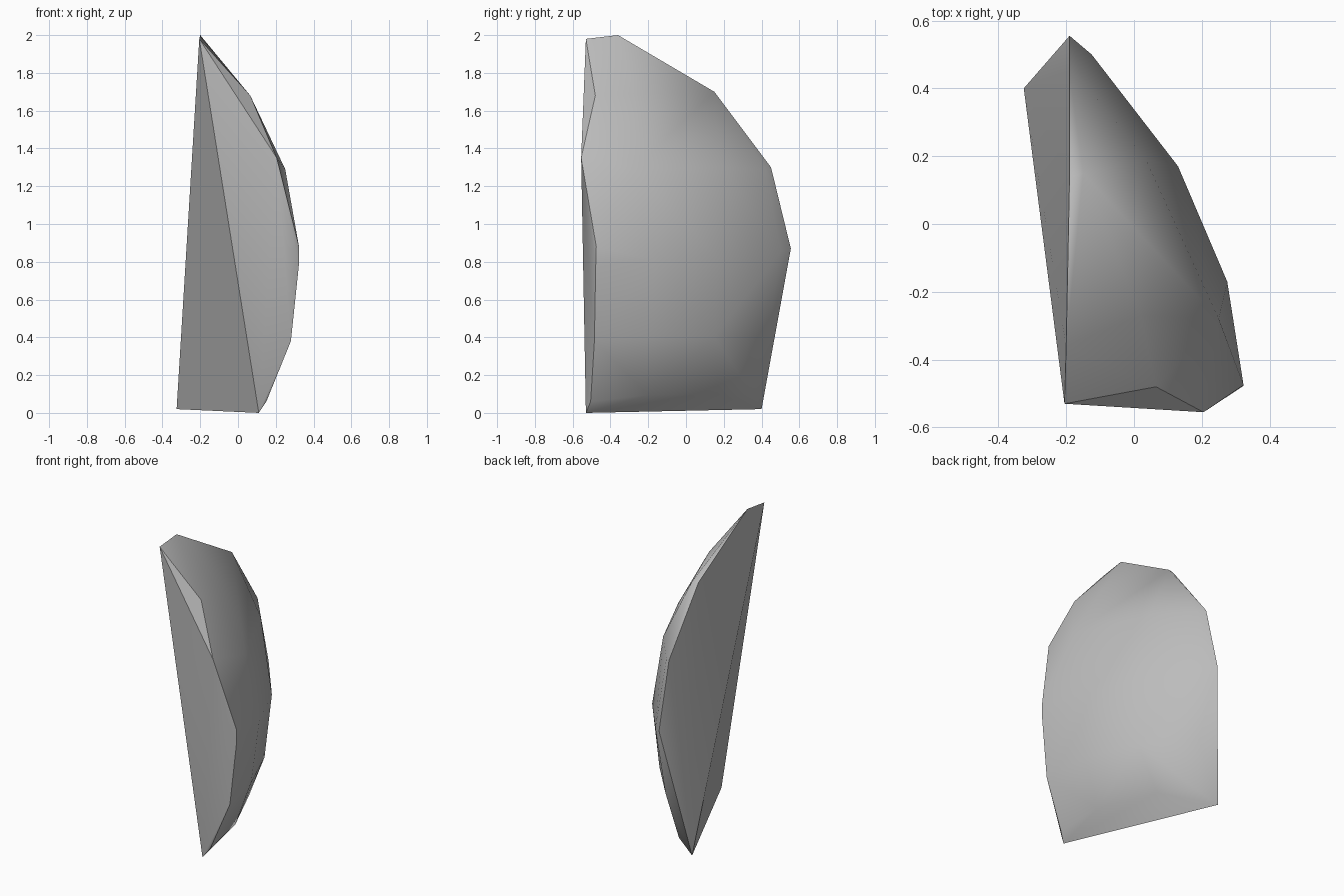
import bpy
import bmesh
from mathutils import Vector

# Remove only the default cube
default_cube = bpy.data.objects.get("Cube")
if default_cube:
    bpy.data.objects.remove(default_cube, do_unlink=True)

# Corners of the flat cut planes
tip_front = (-.205, -.53, 1.98)
tip_back = (-.2, -.36, 2)
foot_front = (.11, -.53, 0)
foot_back = (-.325, .4, .02)
fold = (.065, -.48, 1.68)
shoulder = (.205, -.555, 1.35)
back_rim = [(-.19, .14, 1.7), (-.19, .45, 1.3), (-.19, .555, .87)]
front_rim = [(.323, -.475, .88), (.322, -.478, .78), (.28, -.485, .38), (.15, -.505, .06)]

# Rounded outer skin, in rows from top to bottom
skin = [
    (.02, -.27, 1.69), (-.15, .15, 1.7),
    (.25, -.28, 1.29), (.035, .19, 1.3), (-.15, .42, 1.29),
    (.275, -.17, .81), (.13, .17, .82), (-.125, .5, .85),
    (.23, -.19, .4), (.09, .15, .4), (-.15, .43, .4),
    (.12, -.2, .095), (-.04, .17, .1), (-.2, .36, .09),
]

# Each cut is the set of corners that lie on it
cuts = [
    [tip_front, tip_back, foot_back] + back_rim,
    [tip_front, foot_front, foot_back],
    [tip_front, fold, shoulder],
    [tip_front, shoulder, foot_front] + front_rim,
]


def cut_of(face, members):
    """Index of the cut a face lies on, or -1 for the outer skin."""
    for index, cut in enumerate(members):
        if all(vert in cut for vert in face.verts):
            return index
    return -1


# Wrap the corners in one convex shard
bm = bmesh.new()
corners = {}
for point in skin + [p for cut in cuts for p in cut]:
    if point not in corners:
        corners[point] = bm.verts.new(Vector(point))
members = [{corners[p] for p in cut} for cut in cuts]
bmesh.ops.convex_hull(bm, input=list(bm.verts))
bmesh.ops.recalc_face_normals(bm, faces=list(bm.faces))

# Smooth skin, with creases wherever two cuts meet
for face in bm.faces:
    face.smooth = True
for edge in bm.edges:
    groups = {cut_of(face, members) for face in edge.link_faces}
    edge.smooth = len(groups) == 1

mesh = bpy.data.meshes.new("stone_shard")
bm.to_mesh(mesh)
bm.free()
shard = bpy.data.objects.new("stone_shard", mesh)
bpy.context.collection.objects.link(shard)

# Plain grey stone
stone = bpy.data.materials.new("grey_stone")
stone.use_nodes = True
grey = (.5, .5, .5, 1)
stone.diffuse_color = grey
stone.node_tree.nodes["Principled BSDF"].inputs["Base Color"].default_value = grey
mesh.materials.append(stone)
